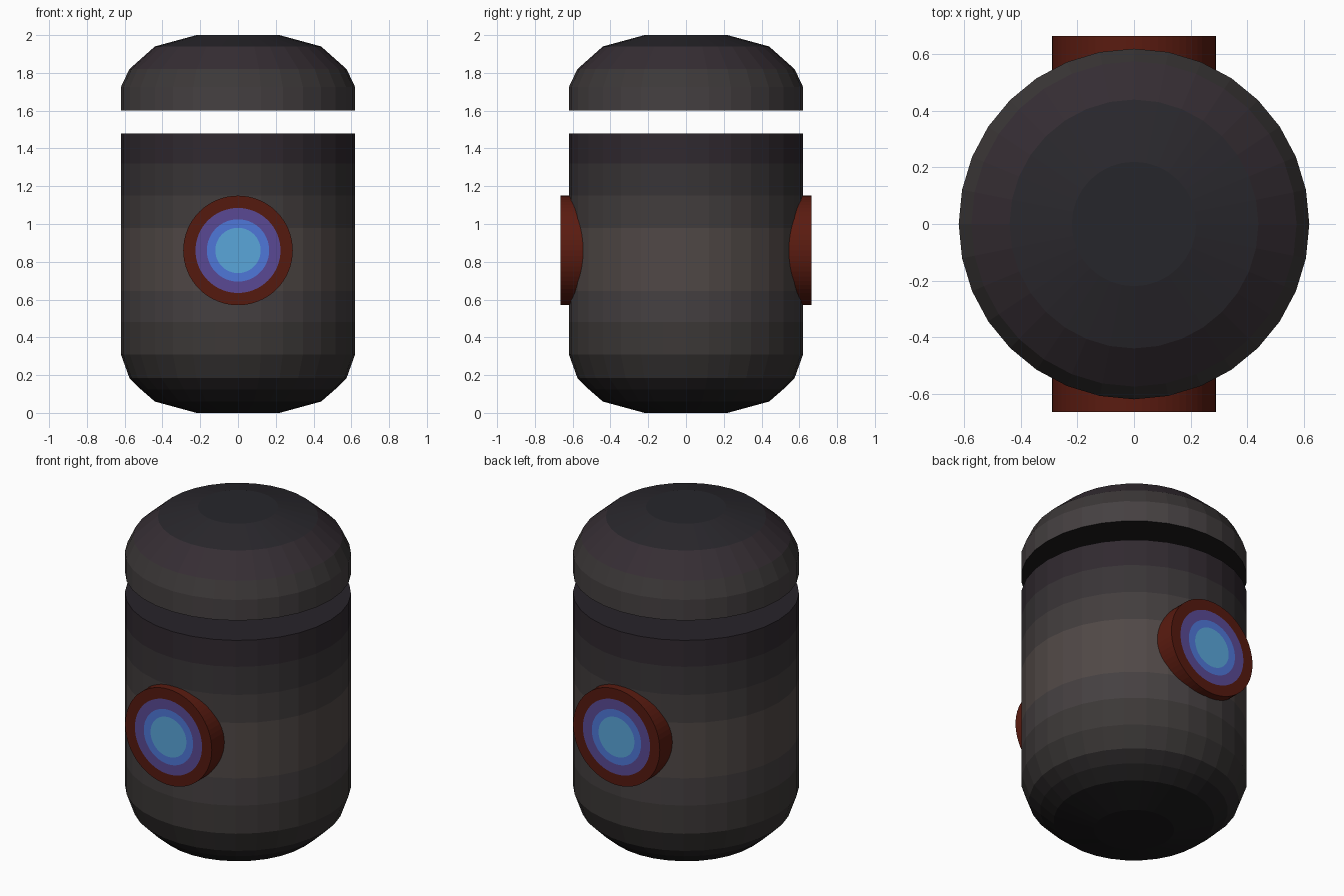
import bpy, bmesh
from math import cos, sin, tau

if "Cube" in bpy.data.objects:
    bpy.data.objects.remove(bpy.data.objects["Cube"])

mats = {}


def material(hexcol):
    """Material from an sRGB hex colour, cached."""
    if hexcol not in mats:
        m = bpy.data.materials.new("colour_" + hexcol)
        rgb = [int(hexcol[i:i + 2], 16) / 255 for i in (0, 2, 4)]
        m.diffuse_color = [((c + 0.055) / 1.055) ** 2.4 if c > 0.04 else c / 12.92 for c in rgb] + [1]
        m.use_nodes = True
        m.node_tree.nodes["Principled BSDF"].inputs["Base Color"].default_value = m.diffuse_color
        mats[hexcol] = m
    return mats[hexcol]


def lathe(name, profile, colours, segs, place):
    """Revolve (radius, height) points with closed ends.
    colours: start cap, each band, end cap. place maps (u, v, h) to xyz."""
    bm = bmesh.new()
    rings = [[bm.verts.new(place(r * cos(tau * i / segs), r * sin(tau * i / segs), h))
              for i in range(segs)] for r, h in profile]
    names = list(dict.fromkeys(colours))

    def face(verts, colour):
        bm.faces.new(verts).material_index = names.index(colour)

    face(rings[0][::-1], colours[0])
    for a, b, col in zip(rings, rings[1:], colours[1:]):
        for i in range(segs):
            j = (i + 1) % segs
            face((a[i], a[j], b[j], b[i]), col)
    face(rings[-1], colours[-1])
    bmesh.ops.recalc_face_normals(bm, faces=bm.faces)
    me = bpy.data.meshes.new(name)
    bm.to_mesh(me)
    bm.free()
    for n in names:
        me.materials.append(material(n))
    ob = bpy.data.objects.new(name, me)
    bpy.context.collection.objects.link(ob)
    return ob


def upright(u, v, h):
    return (u, v, h)


# Main canister body: rounded base, straight banded wall, flat top
lathe("body",
      [(0.22, 0), (0.44, 0.06), (0.515, 0.125), (0.575, 0.185), (0.62, 0.31), (0.62, 0.48),
       (0.62, 0.645), (0.62, 0.98), (0.62, 1.15), (0.62, 1.32), (0.62, 1.48)],
      ["1a191b", "1c1b1c", "201e1f", "2a2728", "363332", "3c3837",
       "454041", "504846", "423d3d", "383436", "30292f", "28232a"],
      32, upright)

# Floating domed lid, separated from the body by an open gap
lathe("lid",
      [(0.62, 1.6), (0.62, 1.725), (0.575, 1.82), (0.44, 1.94), (0.22, 2.0)],
      ["1c1a1b", "454041", "3c3838", "352d33", "29272c", "26262b"],
      32, upright)

# Round lenses on front and back: red housing with flush concentric rings
for side, label in ((-1, "front"), (1, "back")):
    lathe(label + "_lens",
          [(0.29, 0.45), (0.29, 0.665), (0.225, 0.665), (0.165, 0.665), (0.12, 0.665)],
          ["5a1b10", "5a1b10", "55190f", "5a4994", "4f77d8", "5aa6da"],
          64, lambda u, v, h: (u, side * h, 0.86 + v))
